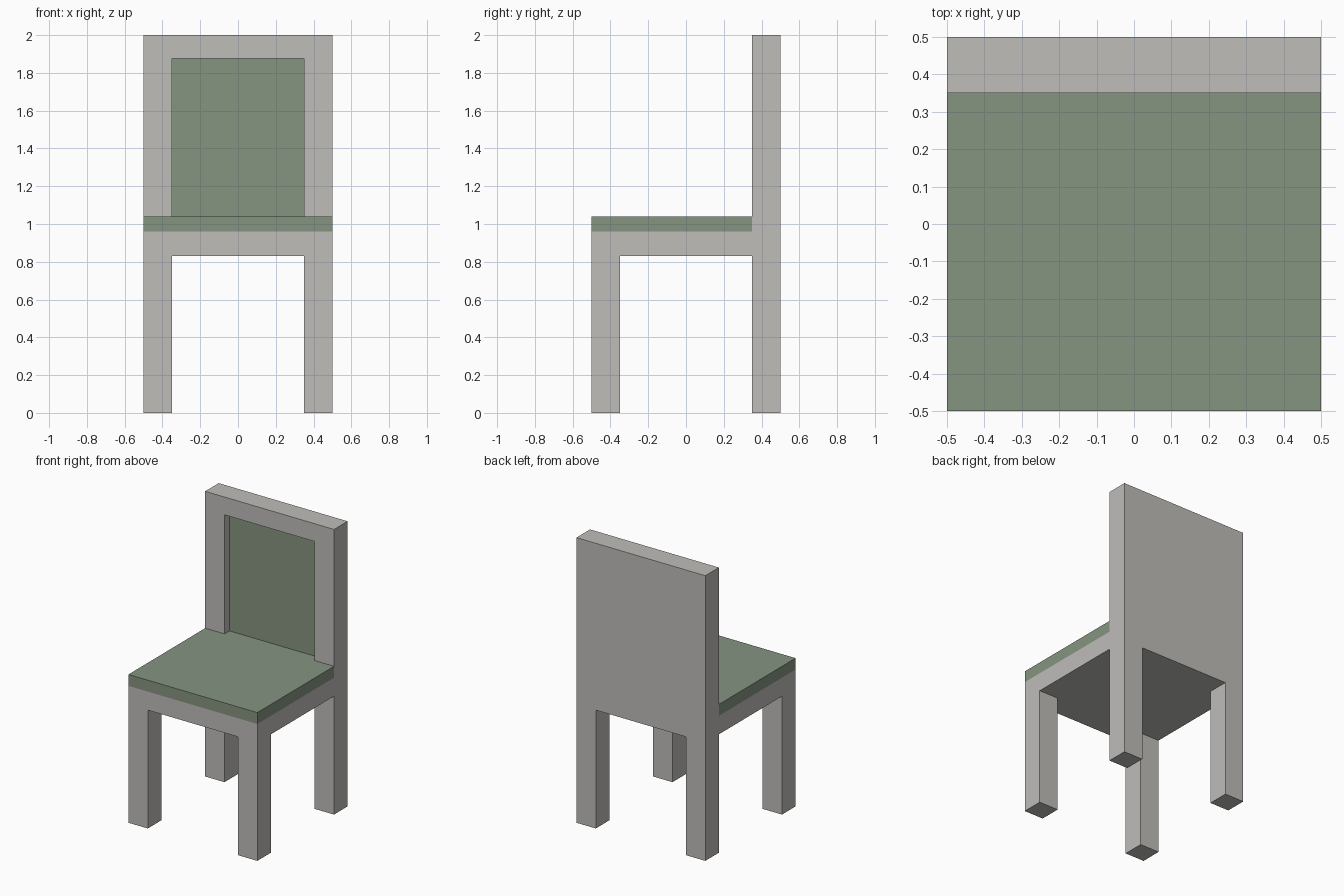
import bpy, bmesh
from mathutils import Vector

if "Cube" in bpy.data.objects:
    bpy.data.objects.remove(bpy.data.objects["Cube"])

# Key sizes
H, IN = 0.5, 0.35                 # half width, inner edge of legs and posts
APRON, SEAT, CUSHION = 0.83, 0.96, 1.04
RECESS_TOP, TOP, DEPTH = 1.875, 2.0, 0.055


def material(name, rgb):
    m = bpy.data.materials.new(name)
    m.diffuse_color = (*rgb, 1)
    m.use_nodes = True
    m.node_tree.nodes["Principled BSDF"].inputs["Base Color"].default_value = m.diffuse_color
    return m


def finish(bm, name, mats):
    bmesh.ops.dissolve_limit(bm, angle_limit=0.01, verts=bm.verts[:],
                             edges=bm.edges[:], delimit={'MATERIAL'})
    bmesh.ops.recalc_face_normals(bm, faces=bm.faces[:])
    mesh = bpy.data.meshes.new(name)
    bm.to_mesh(mesh)
    bm.free()
    for m in mats:
        mesh.materials.append(m)
    bpy.context.collection.objects.link(bpy.data.objects.new(name, mesh))


def extrude(bm, faces, offset):
    """Extrude a region, remove the old faces and return the moved ones."""
    geo = bmesh.ops.extrude_face_region(bm, geom=faces)['geom']
    bmesh.ops.translate(bm, vec=Vector(offset),
                        verts=[g for g in geo if isinstance(g, bmesh.types.BMVert)])
    bmesh.ops.delete(bm, geom=[f for f in faces if f.is_valid], context='FACES_ONLY')
    bm.normal_update()
    return [g for g in geo if isinstance(g, bmesh.types.BMFace)]


def pick(bm, rule):
    bm.normal_update()
    return [f for f in bm.faces if rule(f.calc_center_median(), f.normal)]


grey = material("warm_grey", (0.52, 0.51, 0.49))
green = material("sage_green", (0.235, 0.296, 0.216))

# Frame: apron slab cut in a 3 x 3 grid
bm = bmesh.new()
bmesh.ops.create_cube(bm, size=1)
for v in bm.verts:
    v.co = (v.co.x, v.co.y, SEAT if v.co.z > 0 else APRON)
for axis in (Vector((1, 0, 0)), Vector((0, 1, 0))):
    for s in (-IN, IN):
        bmesh.ops.bisect_plane(bm, geom=bm.verts[:] + bm.edges[:] + bm.faces[:],
                               plane_co=axis * s, plane_no=axis)

# Four legs pulled down from the corners
extrude(bm, pick(bm, lambda c, n: n.z < -0.9 and abs(c.x) > IN and abs(c.y) > IN),
        (0, 0, -APRON))

# Backrest pulled up from the rear row, in two steps
back = pick(bm, lambda c, n: n.z > 0.9 and c.y > IN)
back = extrude(bm, back, (0, 0, RECESS_TOP - SEAT))
extrude(bm, back, (0, 0, TOP - RECESS_TOP))

# Recessed back panel
panel = pick(bm, lambda c, n: n.y < -0.9 and c.y > 0.3 and abs(c.x) < IN
             and SEAT < c.z < RECESS_TOP)
for f in extrude(bm, panel, (0, DEPTH, 0)):
    f.material_index = 1
finish(bm, "chair_frame", [grey, green])

# Seat cushion, with a tongue reaching into the recess
bm = bmesh.new()
outline = [(-H, -H), (H, -H), (H, IN), (IN, IN), (IN, IN + DEPTH),
           (-IN, IN + DEPTH), (-IN, IN), (-H, IN)]
base = bm.faces.new([bm.verts.new((x, y, SEAT)) for x, y in outline])
geo = bmesh.ops.extrude_face_region(bm, geom=[base])['geom']
bmesh.ops.translate(bm, vec=(0, 0, CUSHION - SEAT),
                    verts=[g for g in geo if isinstance(g, bmesh.types.BMVert)])
if not base.is_valid or len(bm.faces) < 10:
    bm.faces.new([v for v in sorted(bm.verts, key=lambda v: v.index) if v.co.z < SEAT + 0.01])
finish(bm, "seat_cushion", [green])
